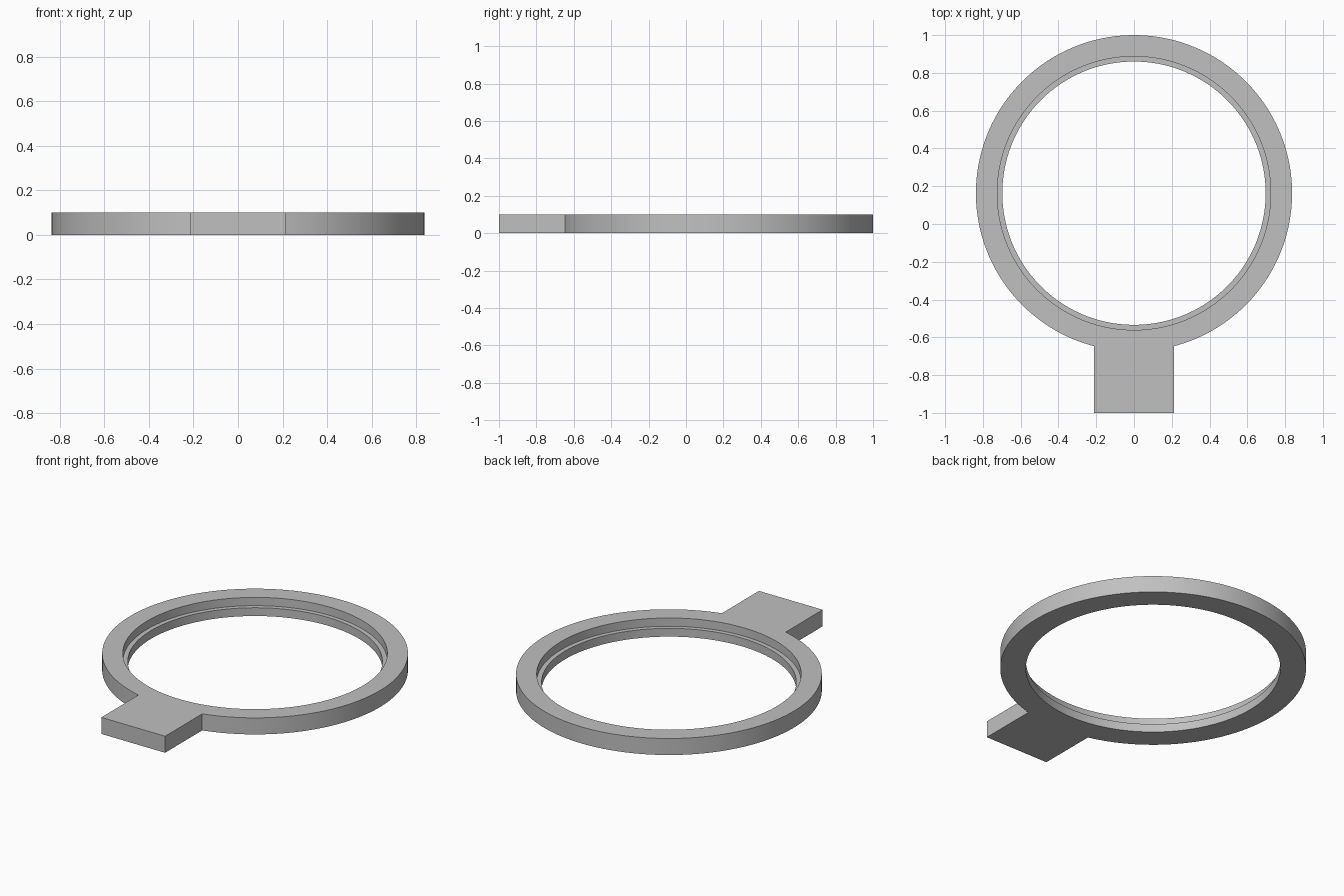
import bpy
import bmesh
from math import sin, cos, pi, asin, radians

old = bpy.data.objects.get("Cube")
if old:
    bpy.data.objects.remove(old, do_unlink=True)

CENTRE_Y = 0.163
OUTER, RECESS, BORE = 0.837, 0.724, 0.697
HEIGHT, LEDGE = 0.1, 0.05
TAB_HALF, TAB_END = 0.213, -1.0
ARC_STEPS, TAB_STEPS = 160, 14


def on_circle(radius, angle):
    return radius * cos(angle), CENTRE_Y + radius * sin(angle)


# Outline: the ring's arc, then the straight end of the tab
gap = asin(TAB_HALF / OUTER)
start = -pi / 2 + gap
sweep = 2 * pi - 2 * gap
angles = [start + sweep * i / ARC_STEPS for i in range(ARC_STEPS + 1)]
outline = [on_circle(OUTER, a) for a in angles]
for i in range(TAB_STEPS + 1):
    t = i / TAB_STEPS
    outline.append((TAB_HALF * (2 * t - 1), TAB_END))
    angles.append(start + sweep + 2 * gap * (i + 1) / (TAB_STEPS + 2))

recess = [on_circle(RECESS, a) for a in angles]
bore = [on_circle(BORE, a) for a in angles]

# Stepped cross-section, closed all the way round
layers = [(outline, 0), (outline, HEIGHT), (recess, HEIGHT),
          (recess, LEDGE), (bore, LEDGE), (bore, 0)]
bm = bmesh.new()
loops = [[bm.verts.new((x, y, z)) for x, y in pts] for pts, z in layers]
count = len(angles)
for k, loop in enumerate(loops):
    following = loops[(k + 1) % len(loops)]
    for i in range(count):
        j = (i + 1) % count
        bm.faces.new((loop[i], loop[j], following[j], following[i]))
bmesh.ops.recalc_face_normals(bm, faces=bm.faces)

mesh = bpy.data.meshes.new("ring_with_tab")
bm.to_mesh(mesh)
bm.free()
ring = bpy.data.objects.new("ring_with_tab", mesh)
bpy.context.collection.objects.link(ring)

# Plain grey material
grey = bpy.data.materials.new("grey")
grey.use_nodes = True
colour = (0.53, 0.53, 0.53, 1)
grey.diffuse_color = colour
grey.node_tree.nodes["Principled BSDF"].inputs["Base Color"].default_value = colour
mesh.materials.append(grey)

# Smooth round walls, sharp rims
bpy.ops.object.select_all(action="DESELECT")
ring.select_set(True)
bpy.context.view_layer.objects.active = ring
bpy.ops.object.shade_smooth_by_angle(angle=radians(30))
